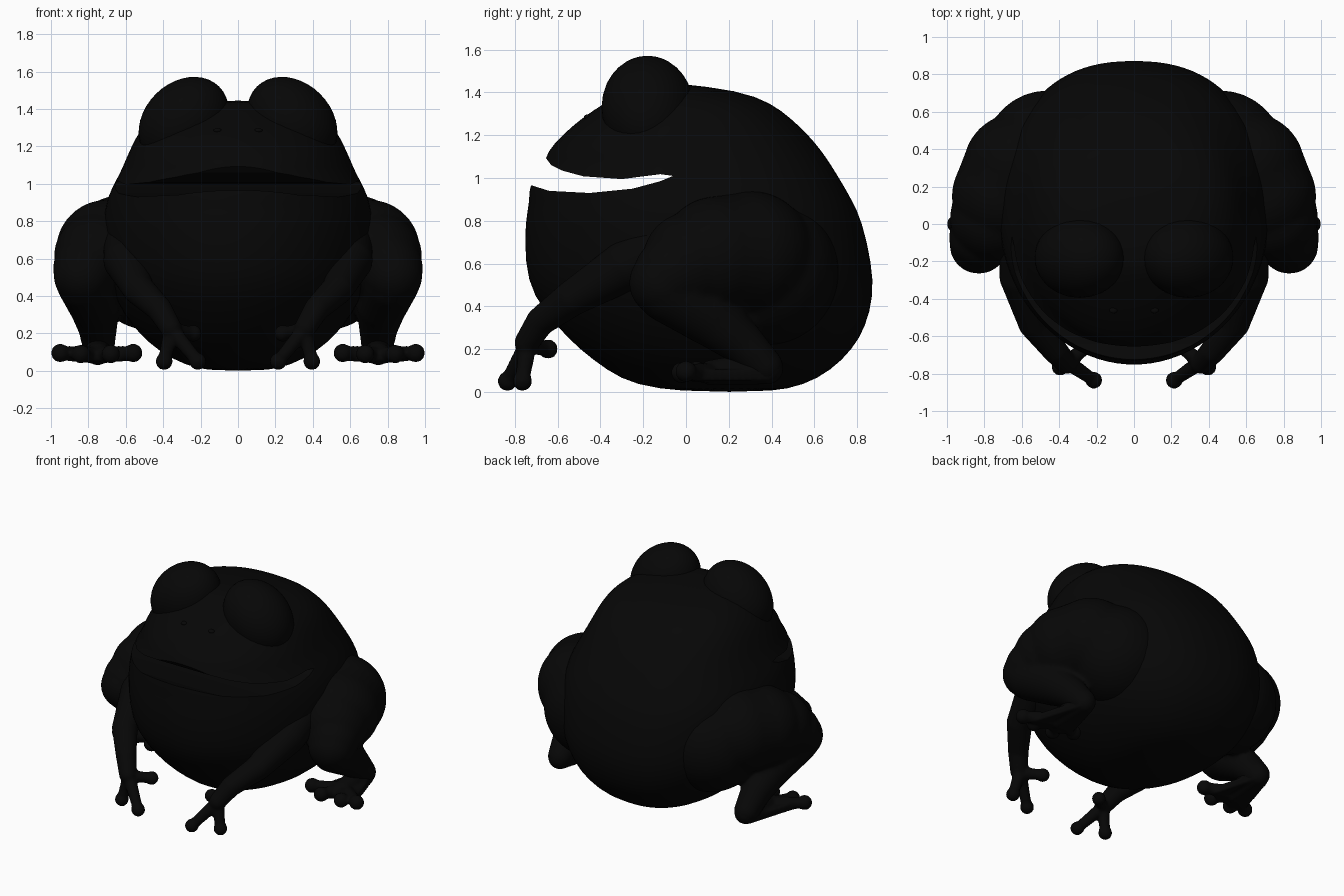
import bpy, bmesh, math
from mathutils import Vector, Matrix

cube = bpy.data.objects.get("Cube")
if cube:
    bpy.data.objects.remove(cube, do_unlink=True)

skin = bpy.data.materials.new("near_black_skin")
skin.use_nodes = True
SKIN = (0.002, 0.002, 0.002, 1)
skin.diffuse_color = SKIN
skin.node_tree.nodes["Principled BSDF"].inputs["Base Color"].default_value = SKIN


def finish(name, bm):
    bmesh.ops.recalc_face_normals(bm, faces=bm.faces)
    mesh = bpy.data.meshes.new(name)
    bm.to_mesh(mesh)
    bm.free()
    mesh.materials.append(skin)
    obj = bpy.data.objects.new(name, mesh)
    bpy.context.collection.objects.link(obj)
    return obj


def smooth(obj, angle=45):
    bpy.ops.object.select_all(action='DESELECT')
    obj.select_set(True)
    bpy.context.view_layer.objects.active = obj
    bpy.ops.object.shade_smooth_by_angle(angle=math.radians(angle))


def ball(bm, center, radii, tilt=0):
    m = (Matrix.Translation(center) @ Matrix.Rotation(math.radians(tilt), 4, 'Y')
         @ Matrix.Diagonal((*radii, 1)))
    bmesh.ops.create_uvsphere(bm, u_segments=32, v_segments=20, radius=1, matrix=m)


def limb(bm, path):
    """Chain of tapered capsules through (x, y, z, radius) points."""
    for x, y, z, r in path:
        ball(bm, (x, y, z), (r, r, r))
    for a, b in zip(path, path[1:]):
        p, q = Vector(a[:3]), Vector(b[:3])
        turn = (q - p).to_track_quat('Z', 'Y').to_matrix().to_4x4()
        bmesh.ops.create_cone(bm, cap_ends=True, segments=24, radius1=a[3], radius2=b[3],
                              depth=(q - p).length,
                              matrix=Matrix.Translation((p + q) / 2) @ turn)


def toe(bm, base, tip, thick, pad):
    limb(bm, [(*base, thick * 1.3), (*tip, thick)])
    ball(bm, tip, (pad, pad, pad))


def extrude(bm, points, offset):
    """Close a flat outline and push it out into a solid."""
    sheet = bm.faces.new([bm.verts.new(p) for p in points])
    wall = bmesh.ops.extrude_face_region(bm, geom=[sheet])
    bmesh.ops.translate(bm, vec=offset,
                        verts=[v for v in wall["geom"] if isinstance(v, bmesh.types.BMVert)])


def fuse(name, bm, voxel, passes):
    """Blend overlapping shapes into one smooth skin and mirror it."""
    obj = finish(name, bm)
    remesh = obj.modifiers.new("fuse", 'REMESH')
    remesh.mode = 'VOXEL'
    remesh.voxel_size = voxel
    remesh.use_smooth_shade = True
    soft = obj.modifiers.new("soften", 'SMOOTH')
    soft.iterations = passes
    obj.modifiers.new("mirror", 'MIRROR')
    return obj


# Body and head: stacked rings of (height, front y, back y, half width)
RINGS = [(0.0, 0.0, 0.40, 0.16), (0.03, -0.24, 0.55, 0.28), (0.10, -0.37, 0.68, 0.42),
         (0.20, -0.50, 0.78, 0.53), (0.30, -0.60, 0.84, 0.61), (0.45, -0.72, 0.88, 0.69),
         (0.60, -0.755, 0.87, 0.72), (0.80, -0.755, 0.825, 0.725), (0.90, -0.73, 0.775, 0.705),
         (0.97, -0.74, 0.735, 0.68), (1.06, -0.66, 0.68, 0.63), (1.12, -0.655, 0.64, 0.605),
         (1.20, -0.58, 0.575, 0.57), (1.28, -0.49, 0.49, 0.53), (1.35, -0.38, 0.40, 0.46),
         (1.41, -0.29, 0.25, 0.36), (1.445, -0.22, -0.06, 0.18)]
SEG = 48
bm = bmesh.new()
loops = []
for z, front, back, width in RINGS:
    loop = []
    for i in range(SEG):
        a = math.tau * i / SEG
        s, c = math.sin(a), math.cos(a)
        power = 2 / 2.35 if s > 0 else 2 / 1.98
        x = math.copysign(abs(c) ** power, c) * width
        y = math.copysign(abs(s) ** power, s) * (back - front) / 2
        loop.append(bm.verts.new((x, y + (front + back) / 2, z)))
    loops.append(loop)
for lo, hi in zip(loops, loops[1:]):
    for i in range(SEG):
        j = (i + 1) % SEG
        bm.faces.new((lo[i], lo[j], hi[j], hi[i]))
bm.faces.new(loops[0])
bm.faces.new(loops[-1])
body = finish("body", bm)
rounding = body.modifiers.new("round", 'SUBSURF')
rounding.levels = rounding.render_levels = 1

# Open mouth: side profile pushed across the whole jaw
MOUTH = [(-0.95, 0.965), (-0.72, 0.965), (-0.64, 0.94), (-0.45, 0.93), (-0.25, 0.95),
         (-0.12, 0.985), (-0.06, 1.01), (-0.12, 1.018), (-0.30, 0.995), (-0.48, 1.008),
         (-0.58, 1.035), (-0.63, 1.06), (-0.66, 1.10), (-0.95, 1.12)]
bm = bmesh.new()
extrude(bm, [(-1, y, z) for y, z in MOUTH], (2, 0, 0))
cutter = finish("mouth_cutter", bm)
cutter.hide_render = True
cutter.hide_viewport = True
cut = body.modifiers.new("mouth", 'BOOLEAN')
cut.operation = 'DIFFERENCE'
cut.solver = 'EXACT'
cut.object = cutter
smooth(body)

# Bulging eyes leaning outward, with nostrils ahead of them
bm = bmesh.new()
ball(bm, (0.29, -0.18, 1.33), (0.268, 0.215, 0.212), 45)
eyes = finish("eyes", bm)
bm = bmesh.new()
ball(bm, (0.11, -0.46, 1.285), (0.022, 0.018, 0.012))
nostrils = finish("nostrils", bm)
for part in (eyes, nostrils):
    part.modifiers.new("mirror", 'MIRROR')
    smooth(part, 60)

# Front legs with two long toes and a thumb
bm = bmesh.new()
limb(bm, [(0.58, -0.02, 0.72, 0.14), (0.60, -0.28, 0.59, 0.12), (0.535, -0.53, 0.44, 0.085),
          (0.42, -0.68, 0.33, 0.068), (0.36, -0.745, 0.23, 0.058)])
palm = (0.355, -0.74, 0.22)
for tip in ((0.215, -0.835, 0.05), (0.395, -0.765, 0.05), (0.24, -0.645, 0.20)):
    toe(bm, palm, tip, 0.033, 0.046)
fuse("front_legs", bm, 0.011, 6)

# Hind legs: broad haunch, heavy folded thigh, then shin back to the heel
bm = bmesh.new()
limb(bm, [(0.46, 0.37, 0.56, 0.345), (0.62, 0.30, 0.645, 0.295), (0.70, 0.15, 0.64, 0.275),
          (0.75, 0.03, 0.61, 0.235), (0.815, -0.07, 0.55, 0.175), (0.83, -0.11, 0.51, 0.157)])
limb(bm, [(0.82, -0.08, 0.47, 0.15), (0.77, 0.10, 0.36, 0.14), (0.75, 0.26, 0.23, 0.105),
          (0.745, 0.37, 0.12, 0.085)])
fuse("hind_legs", bm, 0.015, 10)

# Webbed hind feet with four padded toes
bm = bmesh.new()
limb(bm, [(0.745, 0.38, 0.11, 0.075), (0.75, 0.22, 0.10, 0.068), (0.75, 0.12, 0.09, 0.06)])
extrude(bm, [(0.69, 0.40, 0.05), (0.80, 0.40, 0.05), (0.91, 0.04, 0.05), (0.83, 0.03, 0.05),
             (0.69, 0.03, 0.05), (0.60, 0.07, 0.05)], (0, 0, 0.055))
for tip in ((0.56, 0.05, 0.095), (0.68, -0.02, 0.09), (0.84, -0.02, 0.09), (0.95, 0.0, 0.095)):
    toe(bm, (0.75, 0.14, 0.085), tip, 0.037, 0.05)
fuse("hind_feet", bm, 0.011, 5)
